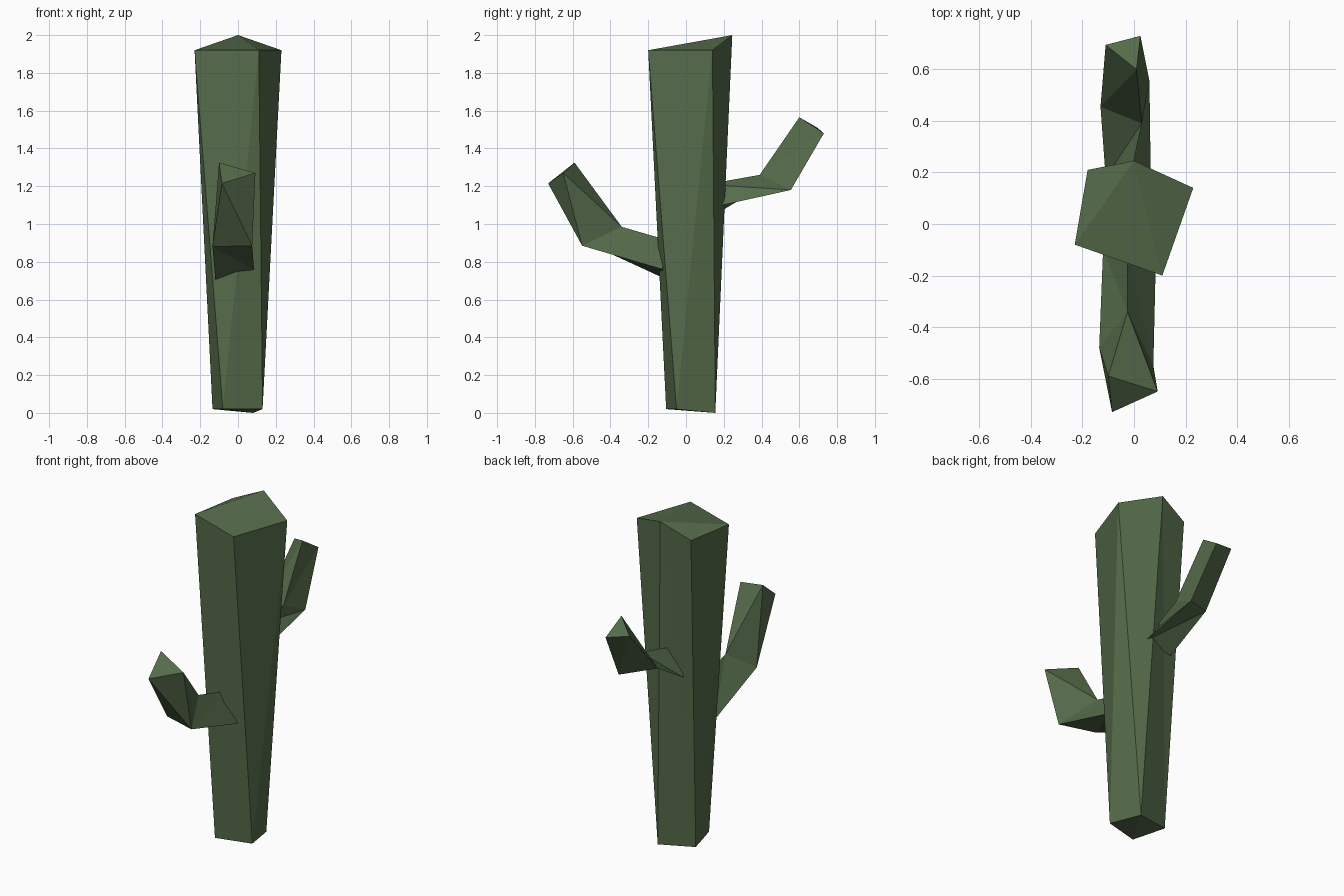
import bpy, bmesh

if "Cube" in bpy.data.objects:
    bpy.data.objects.remove(bpy.data.objects["Cube"])

green = bpy.data.materials.new("cactus_green")
green.diffuse_color = (0.092, 0.150, 0.070, 1.0)
green.use_nodes = True
green.node_tree.nodes["Principled BSDF"].inputs["Base Color"].default_value = green.diffuse_color


def loft(name, rings, patterns):
    """Stitch rings with triangles; 'a' steps the lower ring, 'b' the upper."""
    bm = bmesh.new()
    loops = [[bm.verts.new(p) for p in ring] for ring in rings]
    for low, high, pattern in zip(loops, loops[1:], patterns):
        i = j = 0
        for step in pattern:
            a, b = low[i % len(low)], high[j % len(high)]
            if step == "a":
                i += 1
                bm.faces.new((a, low[i % len(low)], b))
            else:
                j += 1
                bm.faces.new((a, high[j % len(high)], b))
    # Close both ends with fans from each ring's third corner
    for ring in (loops[0], loops[-1]):
        fan = ring[2:] + ring[:2]
        for p, q in zip(fan[1:], fan[2:]):
            bm.faces.new((fan[0], p, q))
    bmesh.ops.recalc_face_normals(bm, faces=bm.faces)
    mesh = bpy.data.meshes.new(name)
    bm.to_mesh(mesh)
    bm.free()
    mesh.materials.append(green)
    obj = bpy.data.objects.new(name, mesh)
    bpy.context.collection.objects.link(obj)
    return obj


# Trunk: square foot widening to a five-sided slanted top
loft("trunk", [
    [(-0.08, -0.105, 0.02), (0.13, -0.05, 0.02), (0.08, 0.155, 0.0), (-0.135, 0.10, 0.02)],
    [(0.11, -0.20, 1.92), (0.23, 0.14, 1.92), (0.0, 0.245, 2.0), (-0.18, 0.21, 1.92),
     (-0.23, -0.08, 1.92)],
], ["abababbab"])

# Arms: three-sided base, elbow and tip, each ordered left, right, ridge
loft("front_arm", [
    [(-0.12, -0.10, 0.705), (0.085, -0.125, 0.76), (-0.025, -0.10, 0.915)],
    [(-0.135, -0.48, 0.88), (0.075, -0.55, 0.885), (-0.025, -0.34, 0.985)],
    [(-0.085, -0.73, 1.215), (0.092, -0.65, 1.27), (-0.10, -0.59, 1.325)],
], ["ababab", "ababab"])

loft("back_arm", [
    [(-0.11, 0.18, 1.065), (0.065, 0.17, 1.095), (-0.03, 0.11, 1.21)],
    [(-0.13, 0.455, 1.23), (0.06, 0.555, 1.18), (0.03, 0.39, 1.26)],
    [(-0.11, 0.695, 1.51), (0.025, 0.73, 1.48), (0.01, 0.60, 1.565)],
], ["ababab", "ababab"])
